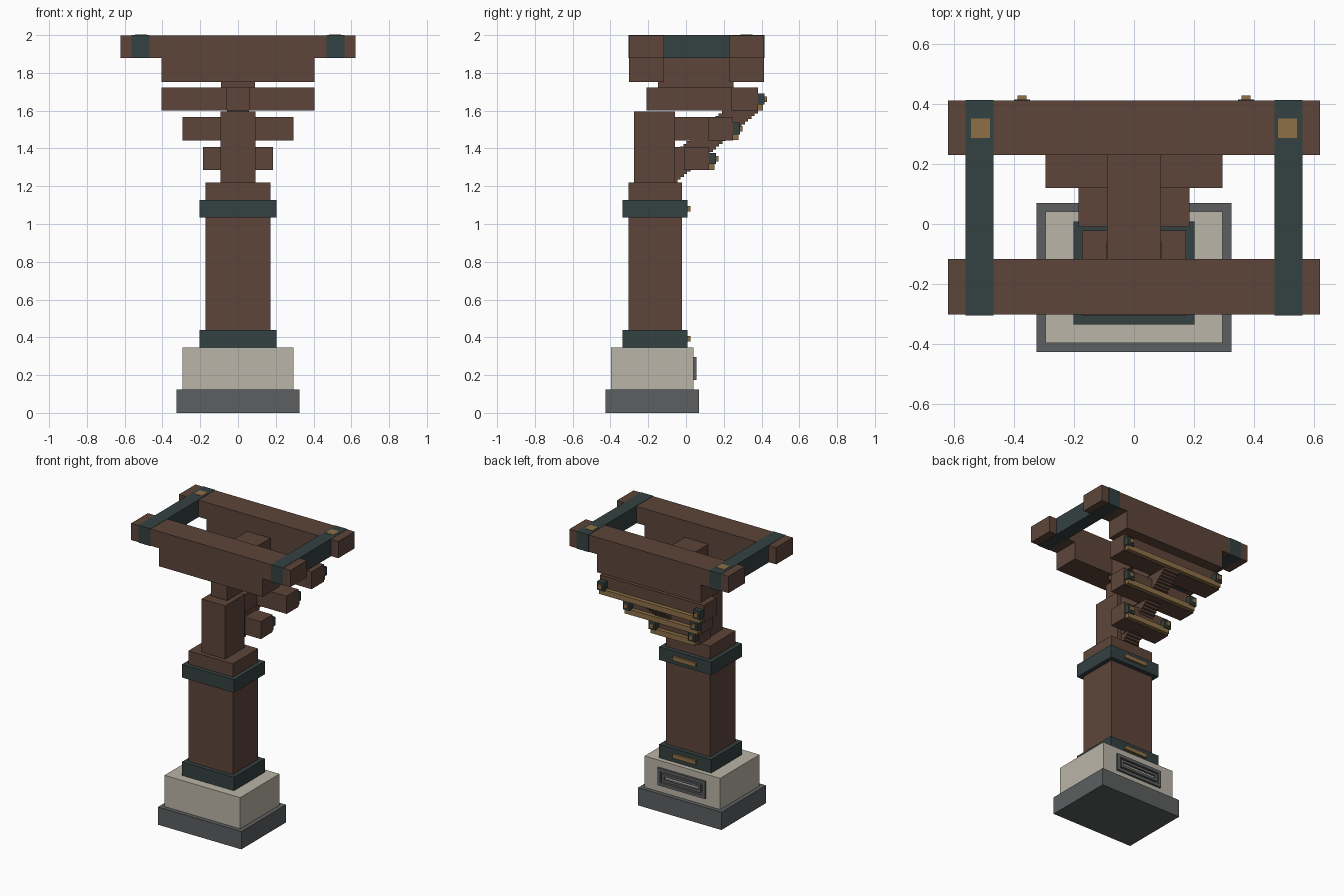
import bpy, bmesh

if "Cube" in bpy.data.objects:
    bpy.data.objects.remove(bpy.data.objects["Cube"])


def material(name, r, g, b):
    lin = lambda c: ((c / 255 + 0.055) / 1.055) ** 2.4 if c > 10 else c / 255 / 12.92
    m = bpy.data.materials.new(name)
    m.diffuse_color = (lin(r), lin(g), lin(b), 1)
    m.use_nodes = True
    m.node_tree.nodes["Principled BSDF"].inputs["Base Color"].default_value = m.diffuse_color
    return m


wood = material("brown wood", 93, 69, 58)
teal = material("dark teal", 52, 65, 65)
stone = material("pale stone", 187, 181, 167)
slate = material("slate grey", 92, 95, 96)
gold = material("dull gold", 141, 112, 70)


def boxes(name, mat, spans):
    """One object made of axis-aligned boxes (x0, x1, y0, y1, z0, z1)."""
    bm = bmesh.new()
    for x0, x1, y0, y1, z0, z1 in spans:
        for v in bmesh.ops.create_cube(bm, size=1)["verts"]:
            v.co = (x1 if v.co.x > 0 else x0,
                    y1 if v.co.y > 0 else y0,
                    z1 if v.co.z > 0 else z0)
    me = bpy.data.meshes.new(name)
    bm.to_mesh(me)
    bm.free()
    me.materials.append(mat)
    ob = bpy.data.objects.new(name, me)
    bpy.context.collection.objects.link(ob)
    return ob


def centred(name, mat, hx, y0, y1, z0, z1):
    return boxes(name, mat, [(-hx, hx, y0, y1, z0, z1)])


def pair(name, mat, x0, x1, y0, y1, z0, z1):
    return boxes(name, mat, [(x0, x1, y0, y1, z0, z1), (-x1, -x0, y0, y1, z0, z1)])


def ring(name, mat, hx, y0, y1, z0, z1, t):
    return boxes(name, mat, [(-hx, hx, y0, y1, z0, z0 + t), (-hx, hx, y0, y1, z1 - t, z1),
                             (-hx, -hx + t, y0, y1, z0 + t, z1 - t),
                             (hx - t, hx, y0, y1, z0 + t, z1 - t)])


# Base with its double-framed vent on the back
centred("plinth", slate, 0.325, -0.427, 0.07, 0, 0.125)
centred("stone_base", stone, 0.295, -0.397, 0.041, 0.125, 0.345)
ring("vent_outer_frame", slate, 0.185, 0.041, 0.055, 0.175, 0.297, 0.022)
ring("vent_inner_frame", slate, 0.152, 0.041, 0.055, 0.208, 0.264, 0.018)

# Column with two metal bands and gold plates
centred("column", wood, 0.173, -0.305, -0.022, 0.345, 1.22)
for label, z0, z1 in (("lower", 0.345, 0.44), ("upper", 1.035, 1.127)):
    centred(label + "_band", teal, 0.203, -0.335, 0.009, z0, z1)
    zc = (z0 + z1) / 2
    centred(label + "_band_plate", gold, 0.09, 0.009, 0.023, zc - 0.015, zc + 0.015)

# Upper post and the block between the top beams
centred("upper_post", wood, 0.092, -0.274, -0.058, 1.22, 1.595)
centred("top_block", wood, 0.091, -0.148, 0.252, 1.72, 1.88)

# Three widening bracket tiers: half width, arm start, beam start, beam end, heights
tiers = ((0.185, -0.06, -0.01, 0.122, 1.285, 1.407),
         (0.295, -0.06, 0.12, 0.25, 1.442, 1.567),
         (0.405, -0.21, 0.24, 0.38, 1.60, 1.722))
for i, (hx, ya, y0, y1, z0, z1) in enumerate(tiers, 1):
    centred(f"tier_{i}_arm", wood, 0.063, ya, y0, z0, z1)
    centred(f"tier_{i}_beam", wood, hx, y0, y1, z0, z1)
    centred(f"tier_{i}_rail", gold, hx - 0.012, y1, y1 + 0.028, z0 + 0.002, z0 + 0.04)
    pair(f"tier_{i}_cap", teal, hx - 0.058, hx - 0.004, y1, y1 + 0.036, z0 + 0.032, z1 - 0.03)
    zc = (z0 + z1) / 2
    pair(f"tier_{i}_stud", gold, hx - 0.046, hx - 0.016, y1 + 0.036, y1 + 0.049,
         zc - 0.015, zc + 0.015)

# Stepped diagonal strut under the tiers
n = 26
strut = []
for i in range(n):
    y = -0.045 + 0.425 * i / (n - 1)
    z = 1.22 + 0.38 * i / n
    strut.append((-0.058, 0.058, max(-0.06, y - 0.19), y, z, z + 0.38 / n))
boxes("stepped_strut", wood, strut)

# Front and back top beams
for label, y0, y1 in (("front", -0.303, -0.117), ("back", 0.23, 0.413)):
    centred(label + "_lower_beam", wood, 0.405, y0, y1, 1.753, 1.88)
    centred(label + "_upper_beam", wood, 0.621, y0, y1, 1.88, 1.998)

# Cross straps with gold insets
pair("cross_strap", teal, 0.469, 0.563, -0.305, 0.415, 1.878, 2.0)
pair("strap_inset", gold, 0.482, 0.545, 0.288, 0.352, 1.996, 2.002)
